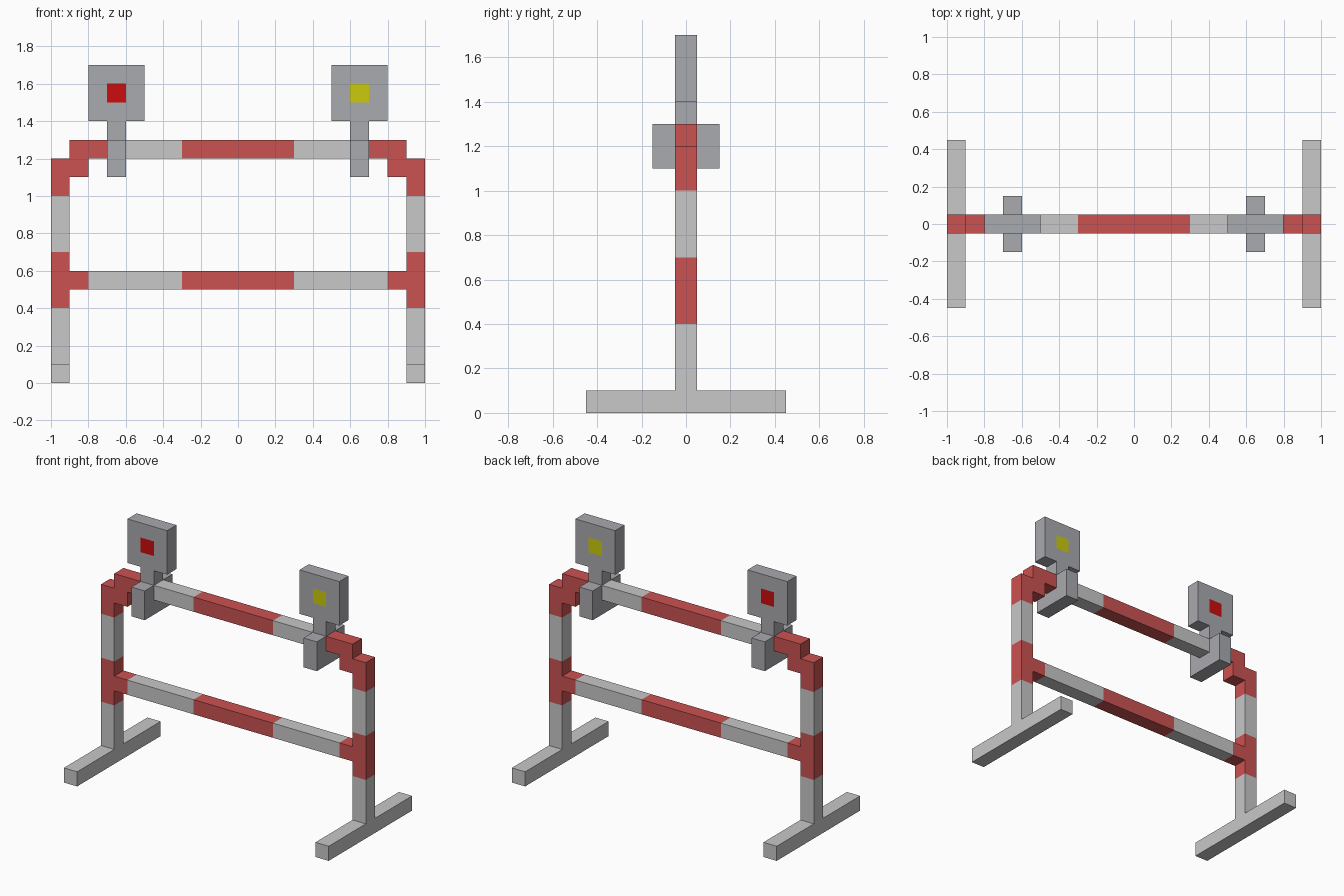
import bpy, bmesh
from mathutils import Vector

if "Cube" in bpy.data.objects:
    bpy.data.objects.remove(bpy.data.objects["Cube"])


def mat(name, rgb):
    m = bpy.data.materials.new(name)
    m.diffuse_color = (*rgb, 1.0)
    m.use_nodes = True
    m.node_tree.nodes["Principled BSDF"].inputs["Base Color"].default_value = m.diffuse_color
    return m


WHITE = mat("white_paint", (0.58, 0.58, 0.58))
RED = mat("red_paint", (0.60, 0.085, 0.085))
GREY = mat("grey_metal", (0.40, 0.405, 0.43))
RED_LENS = mat("red_lens", (0.60, 0.004, 0.004))
YELLOW_LENS = mat("yellow_lens", (0.60, 0.60, 0.004))


def box(name, lo, hi, mats, cuts=(), rule=None):
    """Box from corner to corner, sliced at (axis, value) cuts; rule(centre) picks the material."""
    lo, hi = Vector(lo), Vector(hi)
    bm = bmesh.new()
    bmesh.ops.create_cube(bm, size=1.0)
    for v in bm.verts:
        v.co = Vector([(lo[i] + hi[i]) / 2 + v.co[i] * (hi[i] - lo[i]) for i in range(3)])
    for axis, value in cuts:
        no = Vector([float(i == axis) for i in range(3)])
        bmesh.ops.bisect_plane(bm, geom=bm.verts[:] + bm.edges[:] + bm.faces[:],
                               plane_co=no * value, plane_no=no)
    if rule:
        for f in bm.faces:
            f.material_index = rule(f.calc_center_median())
    bmesh.ops.recalc_face_normals(bm, faces=bm.faces[:])
    me = bpy.data.meshes.new(name)
    bm.to_mesh(me)
    bm.free()
    for m in mats:
        me.materials.append(m)
    ob = bpy.data.objects.new(name, me)
    bpy.context.collection.objects.link(ob)
    return ob


PAINT = [WHITE, RED]


def bar(name, z, red_end):
    """Striped cross bar, red in the middle and beyond red_end."""
    box(name, (-0.9, -0.05, z), (0.9, 0.05, z + 0.1), PAINT,
        [(0, s * v) for s in (-1, 1) for v in (0.3, red_end)],
        lambda c: int(abs(c.x) < 0.3 or abs(c.x) > red_end))


bar("lower_bar", 0.5, 0.8)
bar("top_bar", 1.2, 0.7)

for side, s, lens in (("left", -1, RED_LENS), ("right", 1, YELLOW_LENS)):
    def span(name, x0, x1, y, z0, z1, mats, cuts=(), rule=None):
        a, b = sorted((s * x0, s * x1))
        return box(f"{side}_{name}", (a, -y, z0), (b, y, z1), mats, cuts, rule)

    # Foot, striped post and stepped corner
    span("foot", 0.9, 1.0, 0.45, 0.0, 0.1, [WHITE])
    span("post", 0.9, 1.0, 0.05, 0.1, 1.2, PAINT, [(2, 0.4), (2, 0.7), (2, 1.0)],
         lambda c: int(0.4 < c.z < 0.7 or c.z > 1.0))
    span("corner", 0.8, 0.9, 0.05, 1.1, 1.2, [RED])

    # Warning lamp with a square lens on both sides
    span("lamp_clamp", 0.6, 0.7, 0.15, 1.1, 1.3, [GREY])
    span("lamp_stem", 0.6, 0.7, 0.05, 1.3, 1.4, [GREY])
    span("lamp_head", 0.5, 0.8, 0.05, 1.4, 1.7, [GREY, lens],
         [(0, s * 0.6), (0, s * 0.7), (2, 1.5), (2, 1.6)],
         lambda c: int(abs(c.y) > 0.04 and 0.6 < abs(c.x) < 0.7 and 1.5 < c.z < 1.6))
